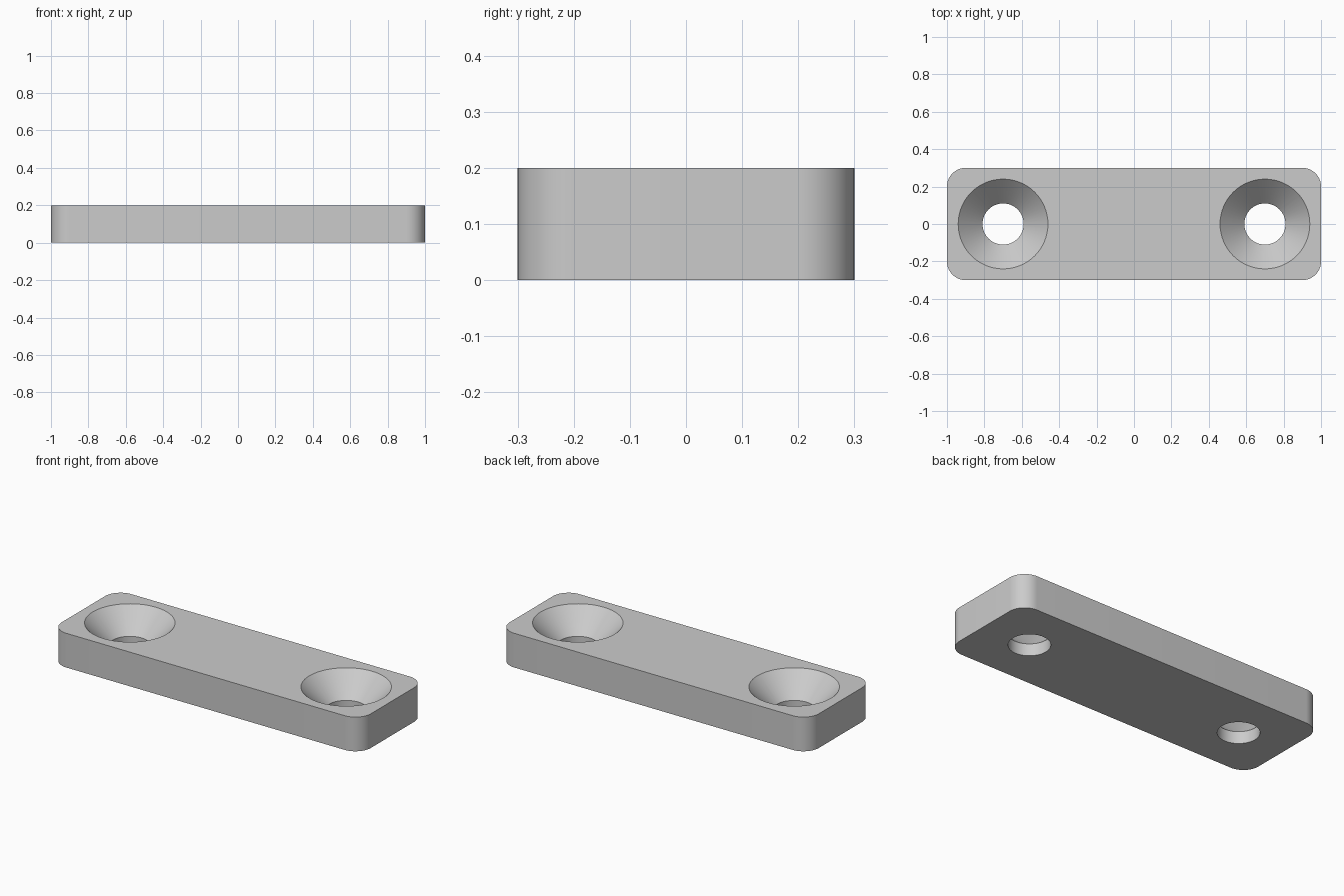
import bpy
import bmesh
import math

LENGTH, WIDTH, HEIGHT = 2.0, 0.6, 0.2
CORNER = 0.1
HOLE_X, HOLE_R, SINK_R, SINK_Z = 0.7, 0.11, 0.24, 0.07
SEGMENTS = 64

old = bpy.data.objects.get("Cube")
if old:
    bpy.data.objects.remove(old, do_unlink=True)

grey = bpy.data.materials.new("light grey")
grey.use_nodes = True
colour = (0.6, 0.6, 0.6, 1)
grey.diffuse_color = colour
grey.node_tree.nodes["Principled BSDF"].inputs["Base Color"].default_value = colour


def make_object(name, bm):
    bmesh.ops.recalc_face_normals(bm, faces=bm.faces)
    mesh = bpy.data.meshes.new(name)
    bm.to_mesh(mesh)
    bm.free()
    mesh.materials.append(grey)
    obj = bpy.data.objects.new(name, mesh)
    bpy.context.collection.objects.link(obj)
    return obj


# Rounded plate: an outline of four corner arcs, extruded upward
bm = bmesh.new()
outline = []
steps = 16
for i, (sx, sy) in enumerate([(1, 1), (-1, 1), (-1, -1), (1, -1)]):
    for s in range(steps + 1):
        a = math.radians(90) * (i + s / steps)
        outline.append(bm.verts.new((
            sx * (LENGTH / 2 - CORNER) + CORNER * math.cos(a),
            sy * (WIDTH / 2 - CORNER) + CORNER * math.sin(a), 0)))
base = bm.faces.new(outline)
top = bmesh.ops.extrude_face_region(bm, geom=[base], use_keep_orig=True)
bmesh.ops.translate(bm, vec=(0, 0, HEIGHT),
                    verts=[g for g in top["geom"] if isinstance(g, bmesh.types.BMVert)])
plate = make_object("mounting_plate", bm)


# Countersunk hole cutter: a stack of rings, running past both plate faces
def hole_cutter(name, x):
    over = 0.05
    slope = (SINK_R - HOLE_R) / (HEIGHT - SINK_Z)
    profile = [(HOLE_R, -over), (HOLE_R, SINK_Z),
               (SINK_R + over * slope, HEIGHT + over)]
    bm = bmesh.new()
    rings = []
    for r, z in profile:
        ring = []
        for s in range(SEGMENTS):
            a = math.tau * s / SEGMENTS
            ring.append(bm.verts.new((x + r * math.cos(a), r * math.sin(a), z)))
        rings.append(ring)
    for low, high in zip(rings, rings[1:]):
        for s in range(SEGMENTS):
            n = (s + 1) % SEGMENTS
            bm.faces.new((low[s], low[n], high[n], high[s]))
    bm.faces.new(rings[0])
    bm.faces.new(rings[-1])
    cutter = make_object(name, bm)
    cutter.hide_render = True
    return cutter


# Cut both holes, then discard the cutters
bpy.context.view_layer.objects.active = plate
for side, x in (("left", HOLE_X), ("right", -HOLE_X)):
    cutter = hole_cutter(side + "_hole_cutter", x)
    mod = plate.modifiers.new(side + "_hole", 'BOOLEAN')
    mod.operation = 'DIFFERENCE'
    mod.solver = 'EXACT'
    mod.object = cutter
    bpy.ops.object.modifier_apply(modifier=mod.name)
    bpy.data.objects.remove(cutter, do_unlink=True)

# Smooth curved walls, keep rims sharp
bpy.ops.object.select_all(action='DESELECT')
plate.select_set(True)
bpy.ops.object.shade_smooth_by_angle(angle=math.radians(30))
